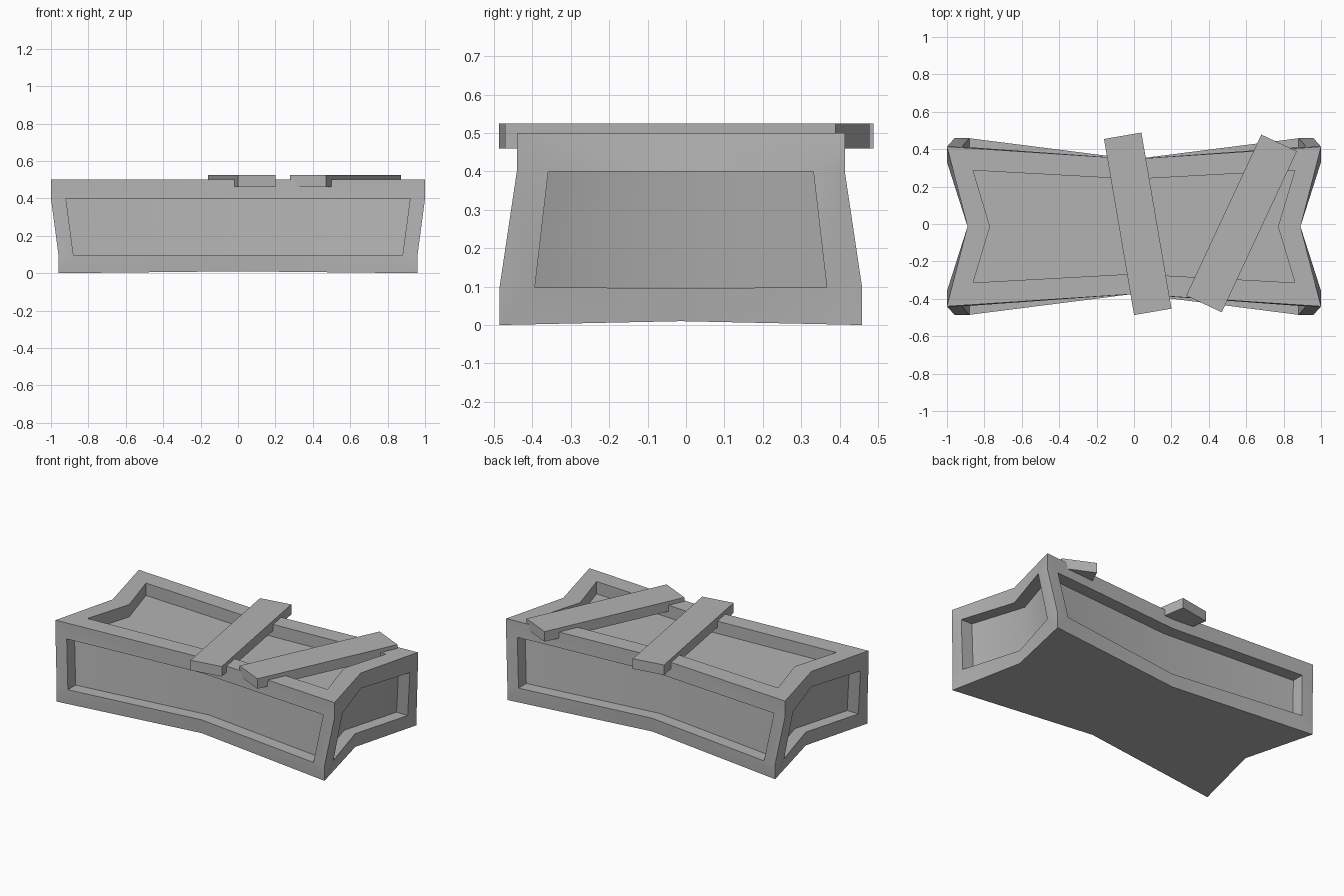
import bpy, bmesh, math
from mathutils import Vector

if "Cube" in bpy.data.objects:
    bpy.data.objects.remove(bpy.data.objects["Cube"])

CY = -0.0135   # body sits slightly towards the front
DEPTH = 0.08   # panel recess depth
UP = Vector((0, 0, 1))

grey = bpy.data.materials.new("grey_stone")
grey.diffuse_color = (0.45, 0.45, 0.45, 1)
grey.use_nodes = True
grey.node_tree.nodes["Principled BSDF"].inputs["Base Color"].default_value = grey.diffuse_color


def ring(hx, hy, mx, my, z, mid_z=None):
    """Pinched rectangle: corners alternate with pulled-in edge midpoints."""
    m = z if mid_z is None else mid_z
    return [Vector(p) for p in (
        (-hx, CY - hy, z), (0, CY - my, m), (hx, CY - hy, z), (mx, CY, m),
        (hx, CY + hy, z), (0, CY + my, m), (-hx, CY + hy, z), (-mx, CY, m))]


def finish(bm, name):
    bmesh.ops.remove_doubles(bm, verts=bm.verts, dist=1e-5)
    bmesh.ops.recalc_face_normals(bm, faces=bm.faces)
    mesh = bpy.data.meshes.new(name)
    bm.to_mesh(mesh)
    bm.free()
    mesh.materials.append(grey)
    obj = bpy.data.objects.new(name, mesh)
    bpy.context.collection.objects.link(obj)
    return obj


# Crate body
bm = bmesh.new()


def face(*pts):
    bm.faces.new([bm.verts.new(p) for p in pts])


def bridge(a, b):
    for i in range(len(a)):
        j = (i + 1) % len(a)
        face(a[i], a[j], b[j], b[i])


top = ring(1.0, 0.427, 0.89, 0.361, 0.5)
bottom = ring(0.96, 0.472, 0.85, 0.36, 0.0, 0.01)
rim = ring(0.86, 0.30, 0.77, 0.253, 0.5)
floor = [p - UP * DEPTH for p in rim]

# Top rim, recess wall, sunken lid and underside
bridge(top, rim)
bridge(rim, floor)
centre_top = Vector((0, CY, 0.5 - DEPTH))
centre_bottom = Vector((0, CY, 0.01))
for i in range(8):
    j = (i + 1) % 8
    face(floor[i], floor[j], centre_top)
    face(bottom[j], bottom[i], centre_bottom)

# Four framed sides: upright top and bottom bands, sloping posts, sunken panels
sides = [((1, 0, 0), (0, 1, 0)), ((0, 1, 0), (-1, 0, 0)),
         ((-1, 0, 0), (0, -1, 0)), ((0, -1, 0), (1, 0, 0))]
for s, (along, inward) in enumerate(sides):
    along, inward = Vector(along), Vector(inward)
    idx = [(2 * s + k) % 8 for k in range(3)]
    t = [top[i] for i in idx]
    b = [bottom[i] for i in idx]
    w_top, w_bot = (0.08, 0.08) if s % 2 == 0 else (0.082, 0.092)
    ti = [p + along * w_top * k - UP * 0.1 for p, k in zip(t, (1, 0, -1))]
    bi = [p + along * w_bot * k + UP * h
          for p, k, h in zip(b, (1, 0, -1), (0.098, 0.086, 0.098))]
    for k in (0, 2):                       # corner posts and mitred ends
        ct, cb = t[k] - UP * 0.1, b[k] + UP * 0.098
        face(ct, ti[k], bi[k], cb)
        face(t[k], ti[k], ct)
        face(b[k], cb, bi[k])
    for k in (0, 1):                       # top and bottom bands
        face(t[k], t[k + 1], ti[k + 1], ti[k])
        face(b[k], b[k + 1], bi[k + 1], bi[k])
    inner = bi + ti[::-1]
    sunk = [p + inward * DEPTH for p in inner]
    bridge(inner, sunk)
    face(sunk[0], sunk[1], sunk[4], sunk[5])
    face(sunk[1], sunk[2], sunk[3], sunk[4])

body = finish(bm, "crate_body")
bpy.context.view_layer.objects.active = body
body.select_set(True)
bpy.ops.object.shade_smooth_by_angle(angle=math.radians(40))


# Loose boards lying across the top
def board(name, x, y, width, length, degrees):
    b = bmesh.new()
    bmesh.ops.create_cube(b, size=1.0)
    bmesh.ops.scale(b, vec=(width, length, 0.065), verts=b.verts)
    obj = finish(b, name)
    obj.location = (x, y, 0.4925)
    obj.rotation_euler.z = math.radians(degrees)


board("middle_board", 0.02, 0.001, 0.203, 0.955, 9.7)
board("slanted_board", 0.575, 0.003, 0.21, 0.95, -25.0)
